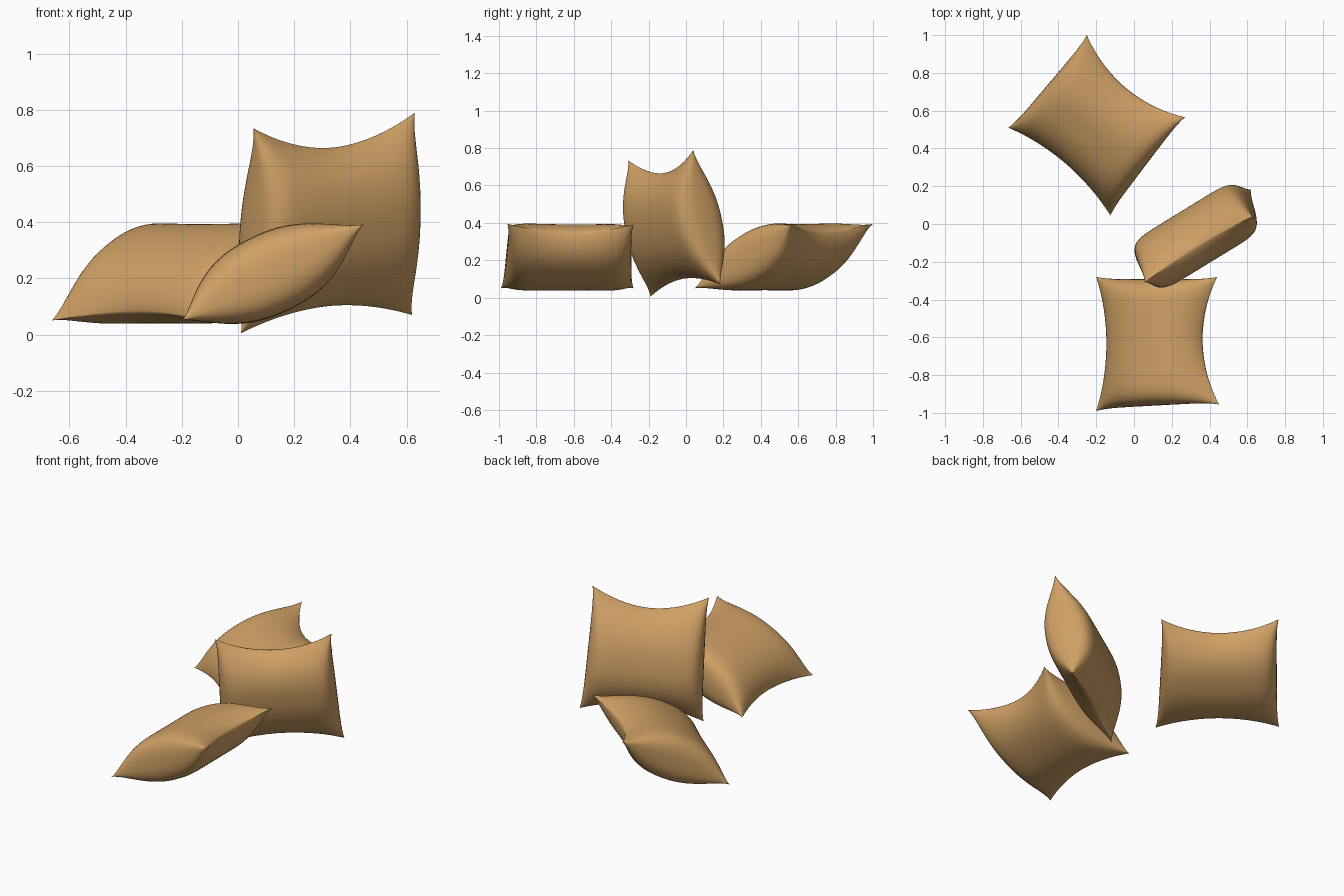
import bpy, bmesh, math
from mathutils import Vector

if "Cube" in bpy.data.objects:
    bpy.data.objects.remove(bpy.data.objects["Cube"])

N = 44            # grid divisions per pillow face
T = 0.145         # half thickness

mat = bpy.data.materials.new("tan_fabric")
mat.diffuse_color = (0.62, 0.35, 0.13, 1)
mat.use_nodes = True
mat.node_tree.nodes["Principled BSDF"].inputs["Base Color"].default_value = mat.diffuse_color


def pillow(name, corners):
    """Inflated cushion spanned by corners: low/near, high/near, high/far, low/far."""
    a, b, c, d = [Vector(p) for p in corners]
    u = ((b + c) - (a + d)).normalized()
    v = ((c + d) - (a + b)).normalized()
    n = u.cross(v).normalized()

    def point(s, w, side):
        # seam surface, with inward-curving edges between the corners
        lo, hi = a.lerp(d, (w + 1) / 2), b.lerp(c, (w + 1) / 2)
        p = lo.lerp(hi, (s + 1) / 2)
        dip = (1 - abs(w) ** 1.9) * abs(s) ** 1.5
        p = p - u * dip * (0.098 if s > 0 else -0.065)
        p = p - v * w * 0.012 * (1 - s ** 6)
        # puffed thickness: lens along the height, nearly square across the width
        q = s + (0.09 if side > 0 else -0.04) * (1 - s * s)
        f = max(0, 1 - abs(q) ** 2.2) ** (0.72 + 0.28 * w * w)
        g = max(0, 1 - abs(w) ** 8) ** 0.4
        return p + n * side * T * f * g

    bm = bmesh.new()
    t = [math.sin(math.pi / 2 * (2 * i / N - 1)) for i in range(N + 1)]
    rim = {}
    for side in (1, -1):
        g = {}
        for i, s in enumerate(t):
            for j, w in enumerate(t):
                edge = i in (0, N) or j in (0, N)
                if edge and (i, j) in rim:
                    g[i, j] = rim[i, j]
                    continue
                g[i, j] = bm.verts.new(point(s, w, side))
                if edge:
                    rim[i, j] = g[i, j]
        for i in range(N):
            for j in range(N):
                q = [g[i, j], g[i + 1, j], g[i + 1, j + 1], g[i, j + 1]]
                bm.faces.new(q if side > 0 else q[::-1])
    for f in bm.faces:
        f.smooth = True
    me = bpy.data.meshes.new(name)
    bm.to_mesh(me)
    bm.free()
    me.materials.append(mat)
    ob = bpy.data.objects.new(name, me)
    bpy.context.collection.objects.link(ob)


# front pillow, tilted up to the right
pillow("front_pillow", [(-0.20, -0.99, 0.05), (0.45, -0.955, 0.395),
                        (0.44, -0.28, 0.39), (-0.20, -0.28, 0.05)])
# upright pillow in the middle
pillow("upright_pillow", [(0.01, -0.19, 0.005), (0.055, -0.31, 0.735),
                          (0.63, 0.04, 0.79), (0.62, 0.185, 0.07)])
# back pillow, same tilt turned toward the rear
pillow("back_pillow", [(-0.125, 0.045, 0.05), (0.27, 0.565, 0.395),
                       (-0.25, 1.0, 0.395), (-0.665, 0.51, 0.05)])
